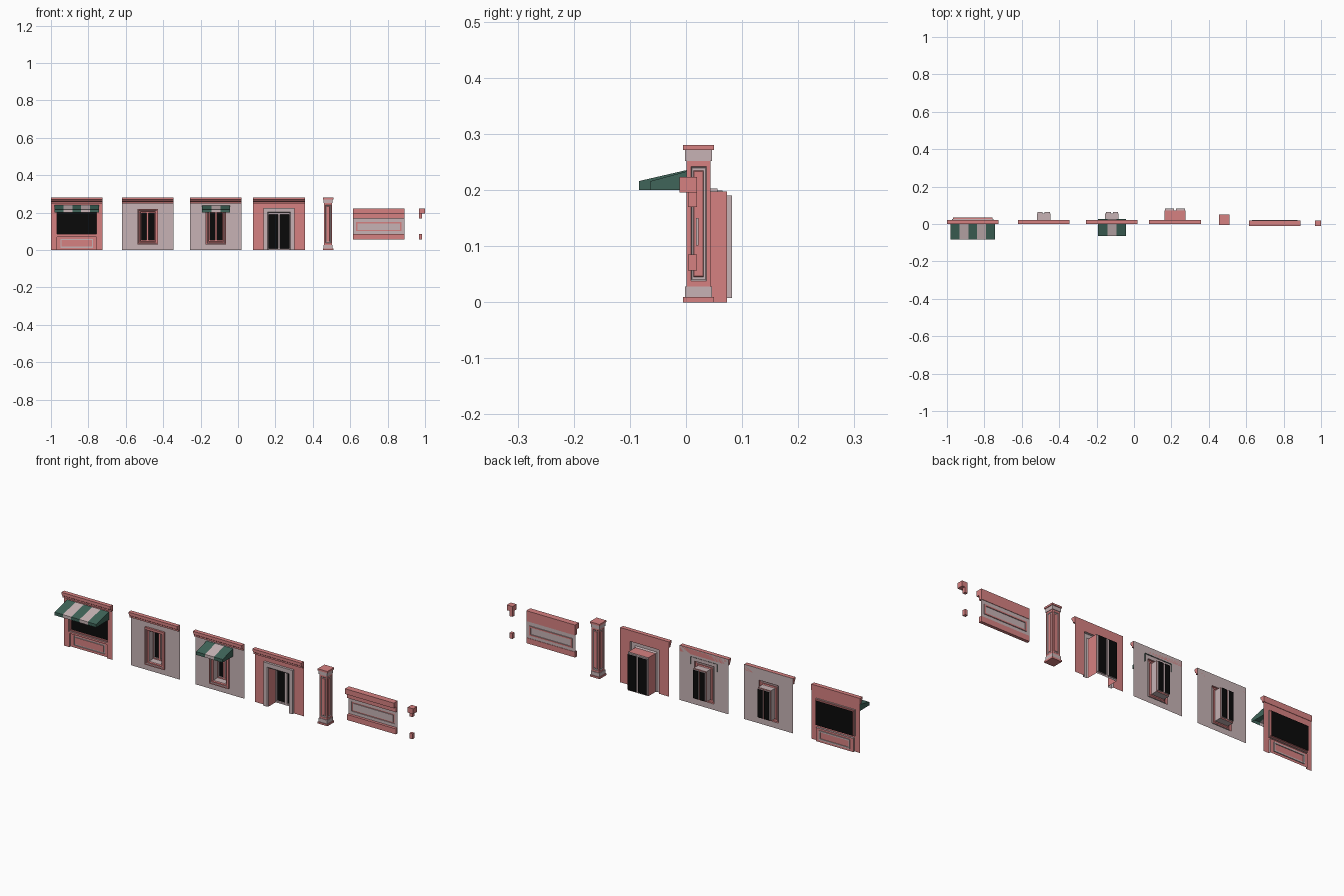
import bpy

if "Cube" in bpy.data.objects:
    bpy.data.objects.remove(bpy.data.objects["Cube"])

PALETTE = {
    "red": (0.67, 0.22, 0.22, 1),
    "pale": (0.57, 0.45, 0.46, 1),
    "green": (0.05, 0.13, 0.10, 1),
    "black": (0.003, 0.003, 0.003, 1),
}
NAMES = list(PALETTE)
MATS = []
for n, c in PALETTE.items():
    m = bpy.data.materials.new(n)
    m.diffuse_color = c
    m.use_nodes = True
    m.node_tree.nodes["Principled BSDF"].inputs["Base Color"].default_value = m.diffuse_color
    MATS.append(m)


def make(name, verts, faces, cols):
    me = bpy.data.meshes.new(name)
    me.from_pydata(verts, [], faces)
    for m in MATS:
        me.materials.append(m)
    for p, c in zip(me.polygons, cols):
        p.material_index = NAMES.index(c)
    ob = bpy.data.objects.new(name, me)
    bpy.context.collection.objects.link(ob)
    return ob


def extrude(name, prof, x0, x1, cols, ends=None):
    """Sweep a closed (y, z) profile along x; one colour per side."""
    n = len(prof)
    v = [(x, y, z) for x in (x0, x1) for y, z in prof]
    f = [(i, (i + 1) % n, n + (i + 1) % n, n + i) for i in range(n)]
    c = [cols] * n
    f += [tuple(range(n))[::-1], tuple(range(n, 2 * n))]
    return make(name, v, f, c + [ends or cols] * 2)


def box(name, x0, x1, y0, y1, z0, z1, col):
    return extrude(name, [(y0, z0), (y1, z0), (y1, z1), (y0, z1)], x0, x1, col)


def loft(name, rings, cap, place=lambda x, y, z: (x, y, z)):
    """Nested rectangles (x0, x1, z0, z1, y, colour) stepping in or out of a facade."""
    v, f, c = [], [], []
    for k, (x0, x1, z0, z1, y, col) in enumerate(rings):
        v += [place(*p) for p in ((x0, y, z0), (x1, y, z0), (x1, y, z1), (x0, y, z1))]
        if k:
            o = rings[k - 1]
            for i in range(4):
                # skip zero-area strips and open thresholds at ground level
                if i == 0 and z0 == 0 and o[2] == 0:
                    continue
                a, b, j = 4 * k - 4, 4 * k, (i + 1) % 4
                f.append((a + i, a + j, b + j, b + i))
                c.append(col)
    if cap:
        n = len(v)
        f.append((n - 4, n - 3, n - 2, n - 1))
        c.append(cap)
    return make(name, v, f, c)


HW, WY, TOP = 0.138, 0.022, 0.28   # wall half width, wall plane, wall height


def cornice(name, cx):
    extrude(name, [(WY, 0.25), (0.010, 0.25), (0.010, 0.258), (0.005, 0.262),
                   (0.005, 0.268), (0.0, 0.270), (0.0, TOP), (WY, TOP)],
            cx - HW, cx + HW, "red")


def awning(name, x0, x1, y0, stripes, back):
    """Open-bottomed striped awning: sloped top, valance and triangular cheeks."""
    zt, zf, zb = 0.24, 0.216, 0.2
    v, f, c = [], [], []
    for i in range(stripes + 1):
        x = x0 + (x1 - x0) * i / stripes
        v += [(x, back, zt), (x, y0, zf), (x, y0, zb), (x, back, zb)]
    for i in range(stripes):
        a, b = 4 * i, 4 * i + 4
        f += [(a, a + 1, b + 1, b), (a + 1, a + 2, b + 2, b + 1)]
        c += [("green", "pale")[i % 2]] * 2
    e = 4 * stripes
    f += [(0, 3, 2, 1), (e, e + 1, e + 2, e + 3)]
    make(name, v, f, c + ["green"] * 2)


def panes(name, cx, w, z0, z1, pz0, pz1, y, gap, rim, col):
    """Two glazed leaves set behind an opening."""
    for side, s in (("left", -1), ("right", 1)):
        a, b = sorted((cx, cx + s * w))
        p, q = sorted((cx + s * gap, cx + s * (w - 0.003)))
        loft(f"{name}_{side}", [(a, b, z0, z1, y, col), (p, q, pz0, pz1, y, col),
                                (p, q, pz0, pz1, y + 0.009, rim)], "black")


def sym(cx, w, z0, z1, y, col):
    return (cx - w, cx + w, z0, z1, y, col)


# Shop front: display window above a panelled stall riser
cx = -0.862
loft("shop_window_wall", [sym(cx, HW, 0.077, TOP, 0.020, "red"), sym(cx, 0.110, 0.080, 0.215, 0.020, "red"),
                          sym(cx, 0.110, 0.080, 0.215, 0.026, "pale"), sym(cx, 0.106, 0.085, 0.21, 0.026, "red"),
                          sym(cx, 0.106, 0.085, 0.21, 0.035, "red")], "black")
loft("shop_lower_panel", [sym(cx, HW, 0, 0.077, 0.020, "red"), sym(cx, 0.106, 0, 0.07, 0.020, "red"),
                          sym(cx, 0.106, 0, 0.07, 0.030, "pale"), sym(cx, 0.088, 0.012, 0.060, 0.030, "red"),
                          sym(cx, 0.088, 0.012, 0.060, 0.034, "pale"), sym(cx, 0.081, 0.019, 0.053, 0.034, "pale"),
                          sym(cx, 0.081, 0.019, 0.053, 0.030, "pale")], "red")
cornice("shop_cornice", cx)
awning("shop_awning", cx - 0.118, cx + 0.118, -0.084, 5, 0.02)

# Two window bays
for tag, cx in (("plain", -0.483), ("shaded", -0.118)):
    loft(f"{tag}_window_wall", [
        sym(cx, HW, 0, TOP, WY, "pale"), sym(cx, 0.055, 0.03, 0.221, WY, "pale"),
        sym(cx, 0.055, 0.03, 0.221, 0.012, "red"), sym(cx, 0.048, 0.036, 0.214, 0.012, "red"),
        sym(cx, 0.046, 0.038, 0.212, 0.017, "pale"), sym(cx, 0.041, 0.044, 0.207, 0.017, "red"),
        sym(cx, 0.036, 0.048, 0.203, 0.021, "red"), sym(cx, 0.036, 0.048, 0.203, 0.056, "pale")], None)
    panes(f"{tag}_window_pane", cx, 0.036, 0.048, 0.203, 0.054, 0.199, 0.056, 0.005, "pale", "red")
    cornice(f"{tag}_window_cornice", cx)
awning("small_awning", -0.118 - 0.075, -0.118 + 0.075, -0.063, 3, 0.026)

# Door bay
cx = 0.219
loft("door_wall", [sym(cx, HW, 0, TOP, WY, "red"), sym(cx, 0.082, 0, 0.224, WY, "red"),
                   sym(cx, 0.082, 0, 0.224, 0.010, "pale"), sym(cx, 0.062, 0, 0.203, 0.010, "pale"),
                   sym(cx, 0.057, 0, 0.197, 0.016, "pale"), sym(cx, 0.057, 0, 0.197, 0.073, "red")], None)
panes("door_leaf", cx, 0.057, 0, 0.197, 0.008, 0.19, 0.073, 0.006, "pale", "pale")
cornice("door_cornice", cx)

# Free-standing pillar with recessed panels on all four faces
px, py, h = 0.482, 0.0225, 0.0215
for i, (w, z0, z1, col) in enumerate(((0.0275, 0, 0.009, "red"), (0.024, 0.009, 0.028, "pale"),
                                      (0.024, 0.252, 0.271, "pale"), (0.0275, 0.271, 0.28, "red"))):
    part = ("plinth", "base", "capital", "top")[i]
    box(f"pillar_{part}", px - w, px + w, py - w, py + w, z0, z1, col)
for i, (c, s) in enumerate(((1, 0), (0, 1), (-1, 0), (0, -1))):
    turn = lambda x, y, z, c=c, s=s: (px + x * c - y * s, py + x * s + y * c, z)
    loft(f"pillar_face_{i}", [sym(0, h, 0.028, 0.252, -h, "red"), sym(0, 0.014, 0.038, 0.242, -h, "red"),
                              sym(0, 0.012, 0.041, 0.239, -h + 0.003, "pale"),
                              sym(0, 0.009, 0.045, 0.235, -h + 0.003, "pale"),
                              sym(0, 0.008, 0.047, 0.233, -h + 0.001, "red")], "red", turn)

# Sign band with its ledges
cx = 0.752
loft("sign_panel", [sym(cx, HW, 0.057, 0.222, 0.018, "pale"), sym(cx, 0.121, 0.101, 0.150, 0.018, "pale"),
                    sym(cx, 0.121, 0.101, 0.150, 0.022, "pale"), sym(cx, 0.113, 0.108, 0.143, 0.022, "red"),
                    sym(cx, 0.113, 0.108, 0.143, 0.018, "pale")], "pale")
UPPER = [(0.020, 0.170), (0.004, 0.170), (0.004, 0.196), (-0.012, 0.196), (-0.012, 0.223), (0.020, 0.223)]
extrude("sign_cornice", UPPER, cx - HW, cx + HW, "red")
box("sign_lower_ledge", cx - HW, cx + HW, 0.004, 0.020, 0.057, 0.085, "red")

# Matching corner pieces
box("corner_cornice", 0.968, 1.0, -0.012, 0.020, 0.196, 0.223, "red")
box("corner_frieze", 0.968, 0.984, 0.004, 0.020, 0.170, 0.196, "red")
box("corner_lower_ledge", 0.968, 0.984, 0.004, 0.020, 0.057, 0.085, "red")
